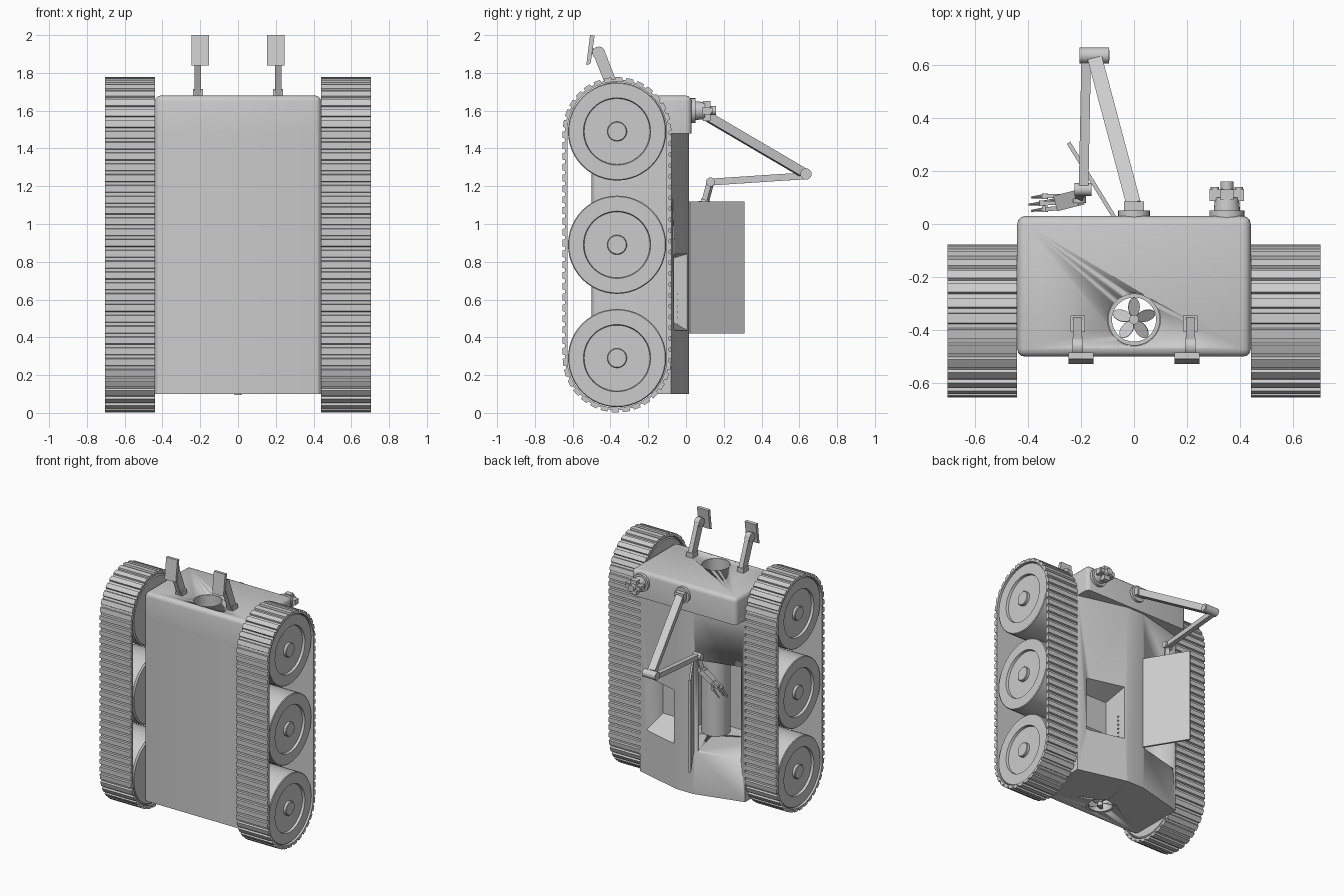
import bpy, bmesh, math
from mathutils import Vector, Matrix

if "Cube" in bpy.data.objects:
    bpy.data.objects.remove(bpy.data.objects["Cube"])

grey = bpy.data.materials.new("plain grey")
grey.diffuse_color = (0.6, 0.6, 0.6, 1)
grey.use_nodes = True
grey.node_tree.nodes["Principled BSDF"].inputs["Base Color"].default_value = grey.diffuse_color


def finish(name, bm, smooth=True):
    bmesh.ops.recalc_face_normals(bm, faces=bm.faces)
    me = bpy.data.meshes.new(name)
    bm.to_mesh(me)
    bm.free()
    me.materials.append(grey)
    ob = bpy.data.objects.new(name, me)
    bpy.context.collection.objects.link(ob)
    if smooth:
        bpy.ops.object.select_all(action='DESELECT')
        bpy.context.view_layer.objects.active = ob
        ob.select_set(True)
        bpy.ops.object.shade_smooth_by_angle(angle=math.radians(30))
    return ob


def prism(name, pts, lo, hi, axis='Z', bevel=None):
    """Extrude a polygon along z (points x,y) or along x (points y,z)."""
    bm = bmesh.new()
    put = (lambda p, h: (p[0], p[1], h)) if axis == 'Z' else (lambda p, h: (h, p[0], p[1]))
    a = [bm.verts.new(put(p, lo)) for p in pts]
    b = [bm.verts.new(put(p, hi)) for p in pts]
    n = len(pts)
    bm.faces.new(a)
    bm.faces.new(b)
    for i in range(n):
        bm.faces.new((a[i], a[(i + 1) % n], b[(i + 1) % n], b[i]))
    if bevel:
        es = [e for e in bm.edges if bevel(e.verts[0].co, e.verts[1].co)]
        bmesh.ops.bevel(bm, geom=es, offset=0.03, segments=3, profile=0.5, affect='EDGES')
    return finish(name, bm)


def aligned(p, q):
    p, q = Vector(p), Vector(q)
    return Matrix.Translation((p + q) / 2) @ (q - p).to_track_quat('Z', 'Y').to_matrix().to_4x4(), (q - p).length


def beam(name, p, q, w, h):
    m, l = aligned(p, q)
    bm = bmesh.new()
    bmesh.ops.create_cube(bm, size=1, matrix=m @ Matrix.Diagonal((w, h, l, 1)))
    return finish(name, bm, False)


def rod(name, p, q, r, r2=None, seg=24):
    m, l = aligned(p, q)
    bm = bmesh.new()
    bmesh.ops.create_cone(bm, cap_ends=True, segments=seg, radius1=r,
                          radius2=r if r2 is None else r2, depth=l, matrix=m)
    return finish(name, bm)


def lathe(name, prof, matrix, closed=False, seg=48):
    bm = bmesh.new()
    vs = [bm.verts.new((r, 0, h)) for r, h in prof]
    es = [bm.edges.new(vs[i:i + 2]) for i in range(len(vs) - 1)]
    if closed:
        es.append(bm.edges.new((vs[-1], vs[0])))
    bmesh.ops.spin(bm, geom=vs + es, axis=(0, 0, 1), cent=(0, 0, 0), steps=seg, angle=2 * math.pi)
    bmesh.ops.remove_doubles(bm, verts=bm.verts, dist=1e-4)
    bm.transform(matrix)
    return finish(name, bm)


def cut(ob, cutter):
    mod = ob.modifiers.new("cut", 'BOOLEAN')
    mod.operation, mod.solver, mod.object = 'DIFFERENCE', 'EXACT', cutter
    bpy.ops.object.select_all(action='DESELECT')
    bpy.context.view_layer.objects.active = ob
    ob.select_set(True)
    # keep the cut first so shading stays last
    bpy.ops.object.modifier_move_to_index(modifier="cut", index=0)
    bpy.ops.object.modifier_apply(modifier="cut")
    bpy.data.objects.remove(cutter)


DUCT = (0, -0.36)

# Body: lower hull with chamfered back, upper head block
hull = prism("hull", [(-.44, -.5), (.44, -.5), (.44, -.08), (.07, .015), (-.07, .015), (-.44, -.08)],
             .1, 1.49, bevel=lambda a, b: a.y < -.49 and b.y < -.49 and abs(a.z - b.z) > .1)
head = prism("head", [(-.44, -.5), (.44, -.5), (.44, .03), (-.44, .03)], 1.48, 1.68,
             bevel=lambda a, b: max(a.z, b.z) > 1.6)

# Door chamber, tapered bin and vertical duct cut from the body
cut(hull, prism("chamber_cutter", [(-.09, .06), (-.09, -.03), (.05, -.22), (.14, -.24), (.14, -.47),
                                   (-.41, -.47), (-.41, .06)], .42, 1.12))
bm = bmesh.new()
for x, y, z0, z1 in ((.09, .035, .42, .85), (.385, -.04, .42, .85), (.11, -.17, .54, .79), (.31, -.17, .54, .79)):
    bm.verts.new((x, y, z0))
    bm.verts.new((x, y, z1))
bmesh.ops.convex_hull(bm, input=bm.verts)
cut(hull, finish("bin_cutter", bm))
for ob in (hull, head):
    cut(ob, rod("bore_cutter", (*DUCT, 0), (*DUCT, 2), .1, seg=48))

# Duct, ring and propeller
at_duct = Matrix.Translation((*DUCT, 0))
lathe("duct", [(.1, .101), (.1, 1.678), (.096, 1.678), (.096, .101)], at_duct, True)
lathe("duct_ring", [(.098, .101), (.098, .16), (.083, .16), (.083, .101)], at_duct, True)
rod("propeller_hub", (*DUCT, .095), (*DUCT, .16), .018)
for i in range(5):
    bm = bmesh.new()
    bmesh.ops.create_circle(bm, cap_ends=True, segments=16, radius=1)
    bmesh.ops.solidify(bm, geom=bm.faces[:], thickness=.1)
    bm.transform(at_duct @ Matrix.Translation((0, 0, .125)) @ Matrix.Rotation(i * math.tau / 5 + .3, 4, 'Z')
                 @ Matrix.Translation((.047, 0, 0)) @ Matrix.Rotation(.6, 4, 'X')
                 @ Matrix.Diagonal((.036, .026, .03, 1)))
    finish("propeller_blade", bm)

# Buttons in the bin and the open door
for i in range(6):
    z = .47 + i * .032
    rod("bin_button", (.09, -.05, z), (.106, -.05, z), .006, seg=10)
prism("door", [(-.075, .012), (-.062, .02), (-.24, .31), (-.253, .302)], .42, 1.12)


# Tracks: cleated belt on a stadium path
def stadium(s, r):
    R, L = .275, 1.2
    arc = math.pi * R
    s = (s % 1) * (2 * L + 2 * arc)
    if s < L:
        return -.365 + r, .29 + s
    if s < L + arc:
        a = (s - L) / R
        return -.365 + r * math.cos(a), 1.49 + r * math.sin(a)
    if s < 2 * L + arc:
        return -.365 - r, 1.49 - (s - L - arc)
    a = math.pi + (s - 2 * L - arc) / R
    return -.365 + r * math.cos(a), .29 + r * math.sin(a)


N = 72
wheel = [(0, 0), (.25, 0), (.26, .01), (.26, .245), (.255, .25), (.178, .25), (.174, .232),
         (.052, .232), (.052, .25), (.048, .254), (0, .254)]
for side, label in ((1, "right"), (-1, "left")):
    bm = bmesh.new()
    rings = []
    for i in range(N):
        for f, r in ((0, .288), (.6, .288), (.66, .275), (.94, .275)):
            s = (i + f) / N
            o, n = stadium(s, r), stadium(s, .263)
            rings.append([bm.verts.new((side * x, *p)) for x, p in
                          ((.44, o), (.703, o), (.703, n), (.44, n))])
    for i, a in enumerate(rings):
        b = rings[(i + 1) % len(rings)]
        for k in range(4):
            bm.faces.new((a[k], a[(k + 1) % 4], b[(k + 1) % 4], b[k]))
    finish(label + "_track", bm, False)
    for z in (.29, .89, 1.49):
        lathe(label + "_wheel", wheel, Matrix.Translation((side * .442, -.365, z))
              @ Matrix.Rotation(side * math.pi / 2, 4, 'Y'))
    # Raised posts with tilted panels on the top
    x = side * .212
    beam("post_base", (x, -.375, 1.67), (x, -.375, 1.715), .055, .06)
    beam("post", (x, -.375, 1.69), (x, -.462, 1.91), .034, .062)
    rod("post_pivot", (x - .02, -.462, 1.905), (x + .02, -.462, 1.905), .034)
    rod("panel_bracket", (x, -.462, 1.905), (x, -.505, 1.92), .014, seg=10)
    prism("panel", [(-.528, 1.84), (-.505, 1.85), (-.484, 1.998), (-.508, 2.0)],
          side * .2 - .047, side * .2 + .047, 'X')

# Folding arm
rod("arm_mount", (0, .025, 1.6), (0, .05, 1.6), .06)
beam("shoulder", (0, .045, 1.6), (0, .085, 1.6), .075, .06)
beam("upper_arm", (0, .07, 1.595), (-.145, .615, 1.275), .055, .048)
rod("elbow", (-.205, .635, 1.265), (-.095, .635, 1.265), .03)
rod("elbow_cap", (-.11, .635, 1.265), (-.092, .635, 1.265), .02)
beam("forearm", (-.18, .63, 1.255), (-.19, .13, 1.222), .036, .036)
rod("wrist", (-.225, .13, 1.222), (-.16, .13, 1.222), .024)
beam("wrist_link", (-.19, .13, 1.225), (-.205, .1, 1.11), .03, .03)

# Hand with jointed fingers
rod("hand_joint", (-.205, .08, 1.11), (-.205, .12, 1.11), .024)
beam("palm", (-.205, .1, 1.11), (-.285, .08, 1.035), .06, .035)
for y, k in ((.105, (-.335, .105, 1.02)), (.08, (-.345, .078, 1.0)), (.06, (-.335, .055, 1.0)), (.09, (-.29, .09, .985))):
    base = Vector((-.28, y, 1.04))
    k = Vector(k)
    tip = k + Vector((-.05, -.005, -.06))
    beam("finger", base, k, .016, .016)
    rod("finger_joint", k - Vector((0, .01, 0)), k + Vector((0, .01, 0)), .012, seg=12)
    rod("finger_tip", k, tip, .009, .004, 10)

# Camera turret
rod("camera_mount", (.35, .025, 1.6), (.35, .05, 1.6), .066)
rod("camera_neck", (.35, .045, 1.6), (.35, .1, 1.6), .05, .045)
beam("camera_body", (.285, .11, 1.6), (.415, .11, 1.6), .045, .04)
beam("camera_cross", (.35, .11, 1.545), (.35, .11, 1.65), .05, .04)
rod("camera_lens", (.35, .12, 1.6), (.35, .16, 1.6), .024)
for s in (-1, 1):
    rod("camera_eye", (.35 + s * .045, .12, 1.6), (.35 + s * .045, .14, 1.6), .016)
